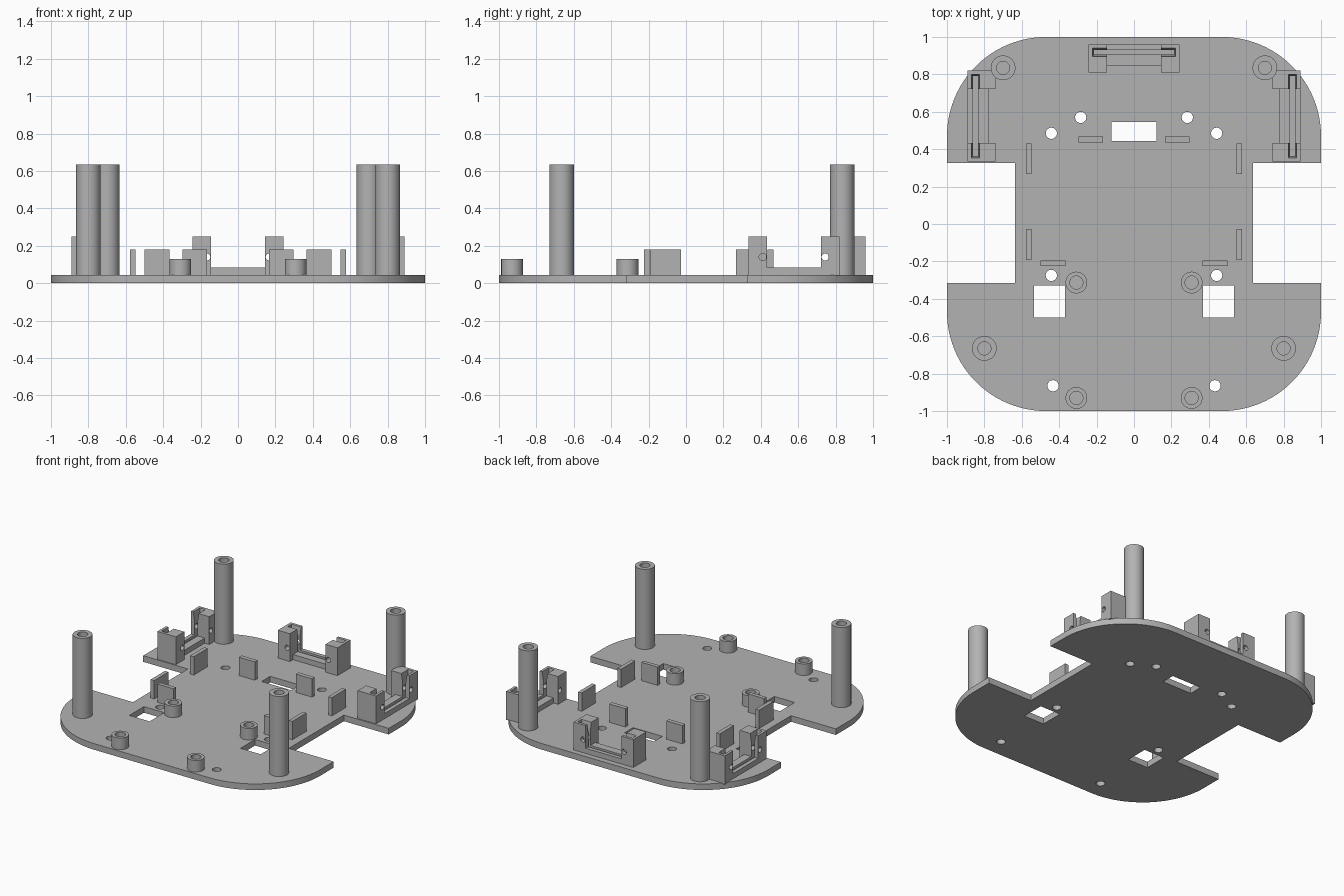
import bpy, bmesh, math
from mathutils import Matrix

cube = bpy.data.objects.get("Cube")
if cube:
    bpy.data.objects.remove(cube, do_unlink=True)

grey = bpy.data.materials.new("plain grey")
grey.use_nodes = True
COLOUR = (0.45, 0.45, 0.45, 1)
grey.diffuse_color = COLOUR
grey.node_tree.nodes["Principled BSDF"].inputs["Base Color"].default_value = COLOUR

FLOOR = 0.045  # top of the base plate


def finish(name, bm):
    bmesh.ops.recalc_face_normals(bm, faces=bm.faces)
    mesh = bpy.data.meshes.new(name)
    bm.to_mesh(mesh)
    bm.free()
    mesh.materials.append(grey)
    obj = bpy.data.objects.new(name, mesh)
    bpy.context.collection.objects.link(obj)
    return obj


def prism(name, points, z0, z1):
    bm = bmesh.new()
    face = bm.faces.new([bm.verts.new((x, y, z0)) for x, y in points])
    ext = bmesh.ops.extrude_face_region(bm, geom=[face])
    for v in ext["geom"]:
        if isinstance(v, bmesh.types.BMVert):
            v.co.z = z1
    return finish(name, bm)


def box(name, x0, x1, y0, y1, z0, z1, flare=0):
    """Box whose top may be wider than its bottom."""
    bm = bmesh.new()
    bmesh.ops.create_cube(bm, size=1)
    for v in bm.verts:
        f = flare if v.co.z > 0 else 0
        v.co = (x1 + f if v.co.x > 0 else x0 - f,
                y1 + f if v.co.y > 0 else y0 - f,
                z1 if v.co.z > 0 else z0)
    return finish(name, bm)


def rod(name, x, y, z, r, length, along_y=False):
    bm = bmesh.new()
    bmesh.ops.create_cone(bm, cap_ends=True, segments=32, radius1=r, radius2=r, depth=length)
    turn = Matrix.Rotation(math.pi / 2 if along_y else 0, 4, "X")
    bmesh.ops.transform(bm, matrix=Matrix.Translation((x, y, z)) @ turn, verts=bm.verts)
    return finish(name, bm)


def tube(name, x, y, r, bore, top):
    """Round standoff with a blind bore."""
    bm = bmesh.new()
    rings = []
    n = 40
    for rad, z in ((r, FLOOR - 0.005), (r, top), (bore, top), (bore, FLOOR + 0.002)):
        rings.append([bm.verts.new((x + rad * math.cos(a), y + rad * math.sin(a), z))
                      for a in (math.tau * i / n for i in range(n))])
    for low, high in zip(rings, rings[1:]):
        for i in range(n):
            j = (i + 1) % n
            bm.faces.new((low[i], low[j], high[j], high[i]))
    bm.faces.new(rings[0])
    bm.faces.new(rings[-1])
    smooth(finish(name, bm))


def cut(obj, tool):
    mod = obj.modifiers.new("cut", "BOOLEAN")
    mod.operation = "DIFFERENCE"
    mod.solver = "EXACT"
    mod.object = tool
    bpy.context.view_layer.objects.active = obj
    bpy.ops.object.modifier_apply(modifier=mod.name)
    bpy.data.objects.remove(tool, do_unlink=True)


def smooth(obj):
    bpy.ops.object.select_all(action="DESELECT")
    obj.select_set(True)
    bpy.context.view_layer.objects.active = obj
    bpy.ops.object.shade_smooth_by_angle(angle=math.radians(30))


# Base plate: rounded square with a wheel notch on each side
R = 0.53
outline = []
for quarter, (sx, sy) in enumerate(((1, 1), (-1, 1), (-1, -1), (1, -1))):
    for i in range(25):
        a = math.pi / 2 * (quarter + i / 24)
        outline.append((sx * (1 - R) + R * math.cos(a), sy * (1 - R) + R * math.sin(a)))
    if quarter in (1, 3):
        notch = [(-1, 0.325), (-0.635, 0.325), (-0.635, -0.315), (-1, -0.315)]
        outline += notch if quarter == 1 else [(-x, y) for x, y in reversed(notch)]
plate = prism("base_plate", outline, 0, FLOOR)

# Openings in the plate
cut(plate, box("cable_slot", -0.12, 0.12, 0.445, 0.545, -0.1, 0.1))
for s in (-1, 1):
    a, b = sorted((s * 0.37, s * 0.535))
    cut(plate, box("square_opening", a, b, -0.5, -0.33, -0.1, 0.1))
    for x, y in ((0.442, 0.485), (0.285, 0.57), (0.442, -0.275), (0.433, -0.865)):
        cut(plate, rod("screw_hole", s * x, y, 0, 0.03, 0.3))
smooth(plate)

# Standoffs and retaining tabs, mirrored left and right
for s, side in ((-1, "right"), (1, "left")):
    for name, x, y, r, top in (("rear_post", 0.70, 0.835, 0.066, 0.635),
                               ("front_post", 0.80, -0.665, 0.066, 0.635),
                               ("middle_standoff", 0.308, -0.313, 0.058, 0.13),
                               ("front_standoff", 0.308, -0.93, 0.058, 0.13)):
        tube(f"{side}_{name}", s * x, y, r, 0.035, top)
    for name, x0, x1, y0, y1 in (("rear_tab", 0.167, 0.298, 0.435, 0.467),
                                 ("front_tab", 0.367, 0.5, -0.224, -0.195),
                                 ("rear_side_tab", 0.548, 0.577, 0.268, 0.43),
                                 ("front_side_tab", 0.548, 0.577, -0.192, -0.027)):
        a, b = sorted((s * x0, s * x1))
        box(f"{side}_{name}", a, b, y0, y1, FLOOR - 0.005, 0.18)

# Sensor bracket: U-shaped body, outer face at local y = 0
bracket = box("rear_sensor_bracket", -0.243, 0.243, -0.15, 0, FLOOR - 0.005, 0.25)
cut(bracket, box("gap", -0.145, 0.145, -0.3, 0.1, 0.083, 0.4))
cut(bracket, box("bar_trim", -0.145, 0.145, -0.3, -0.113, FLOOR, 0.4))
cut(bracket, box("board_groove", -0.213, 0.213, -0.055, -0.03, 0.065, 0.4))
cut(bracket, box("groove_lead_in", -0.213, 0.213, -0.055, -0.03, 0.19, 0.2501, flare=0.01))
for s in (-1, 1):
    cut(bracket, rod("bracket_screw_hole", s * 0.167, -0.075, 0.14, 0.019, 0.4, along_y=True))
smooth(bracket)
bracket.location = (0, 0.96, 0)
for s, side in ((-1, "right"), (1, "left")):
    copy = bracket.copy()
    copy.data = bracket.data.copy()
    copy.name = f"{side}_sensor_bracket"
    copy.location = (s * 0.89, 0.577, 0)
    copy.rotation_euler.z = -s * math.pi / 2
    bpy.context.collection.objects.link(copy)
